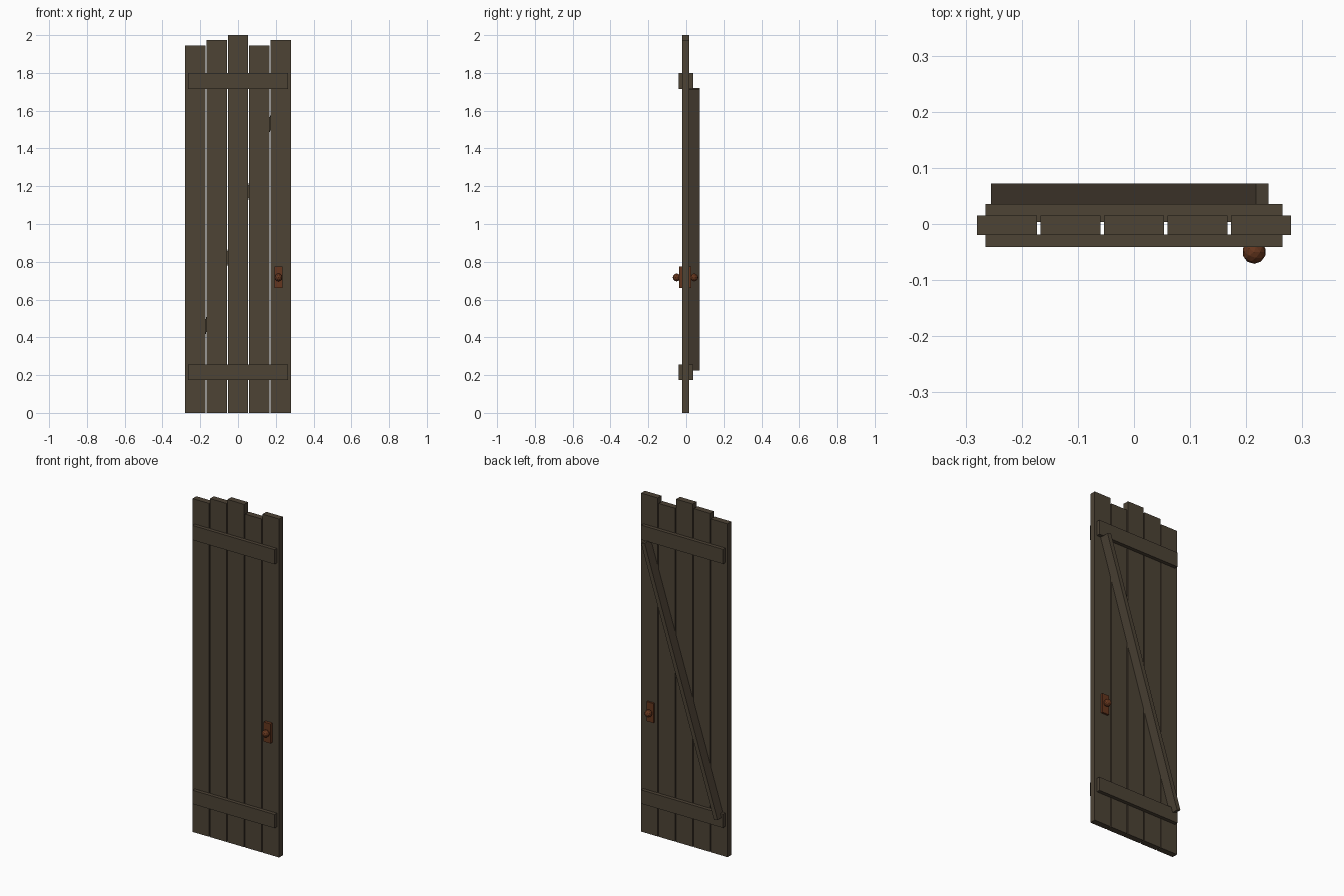
import bpy, bmesh, math
from mathutils import Matrix

if "Cube" in bpy.data.objects:
    bpy.data.objects.remove(bpy.data.objects["Cube"])


def material(name, rgb):
    m = bpy.data.materials.new(name)
    m.diffuse_color = (*rgb, 1)
    m.use_nodes = True
    m.node_tree.nodes["Principled BSDF"].inputs["Base Color"].default_value = m.diffuse_color
    return m


WOOD = material("dark wood", (0.074, 0.056, 0.036))
RUST = material("rusty metal", (0.13, 0.037, 0.013))


def add_object(name, bm, mat):
    mesh = bpy.data.meshes.new(name)
    bm.to_mesh(mesh)
    bm.free()
    mesh.materials.append(mat)
    obj = bpy.data.objects.new(name, mesh)
    bpy.context.collection.objects.link(obj)
    return obj


def box(name, lo, hi, mat):
    """Box between two opposite corners."""
    size = [b - a for a, b in zip(lo, hi)]
    mid = [(a + b) / 2 for a, b in zip(lo, hi)]
    bm = bmesh.new()
    bmesh.ops.create_cube(bm, size=1, matrix=Matrix.Diagonal((*size, 1)))
    obj = add_object(name, bm, mat)
    obj.location = mid
    return obj


# Upright planks with uneven tops
PITCH, WIDTH = 0.113, 0.107
for i, top in enumerate((1.945, 1.975, 2.0, 1.945, 1.975)):
    x = (i - 2) * PITCH
    box(f"plank_{i + 1}", (x - WIDTH / 2, -0.02, 0), (x + WIDTH / 2, 0.015, top), WOOD)

# Cross battens on both faces
for level, z0, z1 in (("lower", 0.175, 0.255), ("upper", 1.715, 1.8)):
    box(f"{level}_front_batten", (-0.265, -0.041, z0), (0.265, -0.019, z1), WOOD)
    box(f"{level}_back_batten", (-0.265, 0.004, z0), (0.265, 0.036, z1), WOOD)

# Diagonal brace on the back
brace = box("diagonal_brace", (-0.0195, 0.004, 0.1925), (0.0045, 0.072, 1.7535), WOOD)
brace.rotation_euler.y = math.radians(17.6)

# Handle plate through the door, with a faceted knob on each side
HX, HZ = 0.214, 0.717
box("handle_plate", (HX - 0.022, -0.038, HZ - 0.057), (HX + 0.022, 0.026, HZ + 0.057), RUST)
for side, y in (("front", -0.05), ("back", 0.042)):
    bm = bmesh.new()
    bmesh.ops.create_icosphere(bm, subdivisions=2, radius=0.021)
    add_object(f"{side}_knob", bm, RUST).location = (HX, y, HZ)
